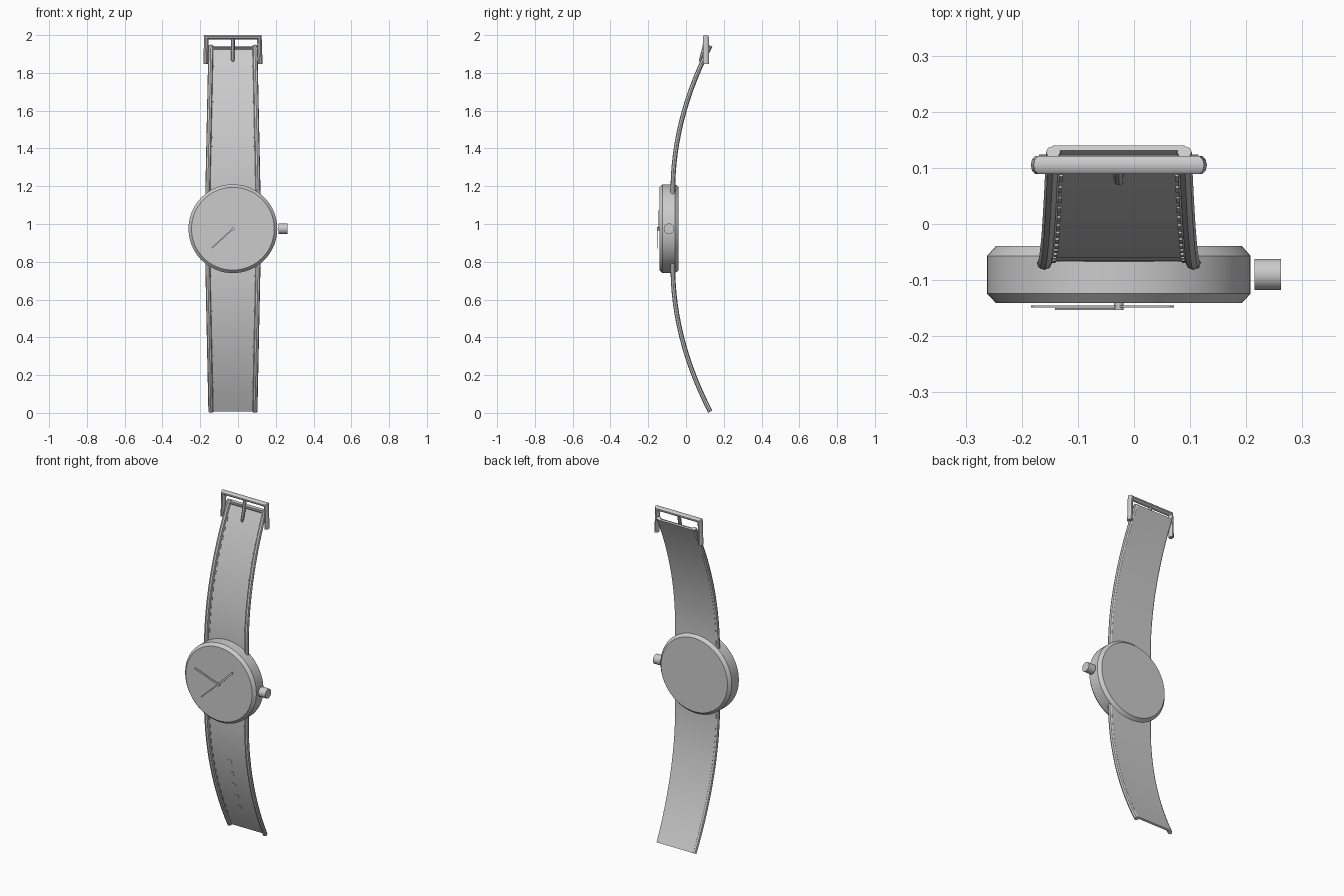
import bpy, bmesh, math
from mathutils import Vector, Matrix

if "Cube" in bpy.data.objects:
    bpy.data.objects.remove(bpy.data.objects["Cube"])

CX, CZ = -0.027, 0.975          # centre of the watch case


def finish(name, bm, smooth=True):
    bmesh.ops.recalc_face_normals(bm, faces=bm.faces)
    me = bpy.data.meshes.new(name)
    bm.to_mesh(me)
    bm.free()
    ob = bpy.data.objects.new(name, me)
    bpy.context.collection.objects.link(ob)
    if smooth:
        bpy.ops.object.select_all(action='DESELECT')
        ob.select_set(True)
        bpy.context.view_layer.objects.active = ob
        bpy.ops.object.shade_smooth_by_angle(angle=math.radians(32))
    return ob


def loft(bm, rings):
    """Skin a list of closed rings and cap both ends."""
    vs = [[bm.verts.new(p) for p in r] for r in rings]
    n = len(vs[0])
    for a, b in zip(vs, vs[1:]):
        for i in range(n):
            j = (i + 1) % n
            bm.faces.new((a[i], a[j], b[j], b[i]))
    bm.faces.new(vs[0])
    bm.faces.new(vs[-1])


def circle(c, u, v, ru, rv, n):
    return [c + u * ru * math.cos(2 * math.pi * i / n) + v * rv * math.sin(2 * math.pi * i / n)
            for i in range(n)]


def turned(name, origin, axis, profile, n):
    """Solid of revolution; profile = (distance along axis, radius)."""
    axis = Vector(axis)
    u = axis.orthogonal().normalized()
    v = axis.cross(u)
    bm = bmesh.new()
    loft(bm, [circle(Vector(origin) + axis * t, u, v, r, r, n) for t, r in profile])
    return finish(name, bm)


def box(bm, centre, size, tilt=0.0):
    m = Matrix.Translation(centre) @ Matrix.Rotation(tilt, 4, 'X') @ Matrix.Diagonal((*size, 1))
    bmesh.ops.create_cube(bm, size=1, matrix=m)


X, Y, Z = Vector((1, 0, 0)), Vector((0, 1, 0)), Vector((0, 0, 1))

# Case, crown and centre pin
turned("case", (CX, 0, CZ), Y,
       [(-0.141, 0.219), (-0.124, 0.235), (-0.057, 0.235), (-0.039, 0.219)], 64)
turned("crown", (0, -0.09, CZ), X, [(0.215, 0.028), (0.262, 0.028)], 24)
turned("hand_pin", (CX, 0, CZ), Y, [(-0.153, 0.009), (-0.138, 0.009)], 12)


# Hands: thin bars from the centre to a tip
def hand(name, tip, y, w):
    d = Vector((tip[0] - CX, 0, tip[1] - CZ))
    s = d.normalized().cross(Y) * w / 2
    c = Vector((CX, y, CZ))
    bm = bmesh.new()
    loft(bm, [[p + s - Y * .0015, p - s - Y * .0015, p - s + Y * .0015, p + s + Y * .0015]
              for p in (c, c + d)])
    finish(name, bm, False)


hand("minute_hand", (-0.182, 1.03), -0.1470, 0.010)
hand("hour_hand", (0.068, 1.07), -0.1470, 0.010)
hand("second_hand", (-0.139, 0.872), -0.1515, 0.006)


# Straps: a curved tapered sheet with round piping on both edges
def path(d, sgn):
    """Point, tangent and backward normal of the strap at distance d from the case centre."""
    slope = 0.67 * (d - 0.2)
    t = Vector((0, slope, sgn)).normalized()
    nrm = Vector((0, 1, -sgn * slope)).normalized()
    half = 0.133 - 0.016 * (d - 0.2) / 0.765
    return Vector((CX, -0.07 + 0.335 * (d - 0.2) ** 2, CZ + sgn * d)), nrm, half, math.atan(-slope * sgn)


D0, D1, SEG = 0.17, 0.969, 14
for part, sgn in (("upper", 1), ("lower", -1)):
    steps = [path(D0 + (D1 - D0) * i / SEG, sgn) for i in range(SEG + 1)]
    bm = bmesh.new()
    loft(bm, [[p + X * h + n * .003, p - X * h + n * .003,
               p - X * h + n * .013, p + X * h + n * .013] for p, n, h, _ in steps])
    finish(part + "_strap", bm)
    bm = bmesh.new()
    for side in (-1, 1):
        loft(bm, [circle(p + X * side * h, X, n, .013, .012, 8) for p, n, h, _ in steps])
    finish(part + "_strap_piping", bm)
    # Stitches just inside the piping
    bm = bmesh.new()
    for i in range(14):
        p, n, h, a = path(0.26 + i * 0.047, sgn)
        for side in (-1, 1):
            box(bm, p + X * side * (h - .016) + n * .002, (.006, .005, .022), a)
    finish(part + "_stitches", bm, False)

# Adjustment hole marks on the lower strap
bm = bmesh.new()
for z in (0.165, 0.242, 0.319, 0.396, 0.473):
    p, n, h, a = path(CZ - z, -1)
    box(bm, p + n * .003, (.022, .003, .022), a)
marks = finish("hole_marks", bm, False)
pale = bpy.data.materials.new("pale")
pale.diffuse_color = (0.8, 0.8, 0.8, 1)
pale.use_nodes = True
pale.node_tree.nodes["Principled BSDF"].inputs["Base Color"].default_value = pale.diffuse_color
marks.data.materials.append(pale)

# Buckle: U-shaped frame swept with an oval section, mitred corners
bm = bmesh.new()
c = Vector((CX, 0.105, 0))
pts = [(-.145, 1.847), (-.14, 1.988), (.14, 1.988), (.145, 1.847)]
across = [X, (X - Z), (-X - Z), -X]
loft(bm, [circle(c + X * x + Z * z, a, Y, .012, .017, 10) for (x, z), a in zip(pts, across)])
finish("buckle_frame", bm)

# Prong reaching from the bar over the strap end
bm = bmesh.new()
loft(bm, [circle(Vector((CX, y, z)), X, Y, r, r, 8)
          for y, z, r in ((.105, 1.985, .01), (.095, 1.93, .01), (.078, 1.87, .009), (.075, 1.86, .005))])
finish("buckle_prong", bm)

# Pin bar holding the strap end between the buckle legs
turned("buckle_pin", (CX, .117, 1.93), X, [(-.142, .007), (.142, .007)], 10)
